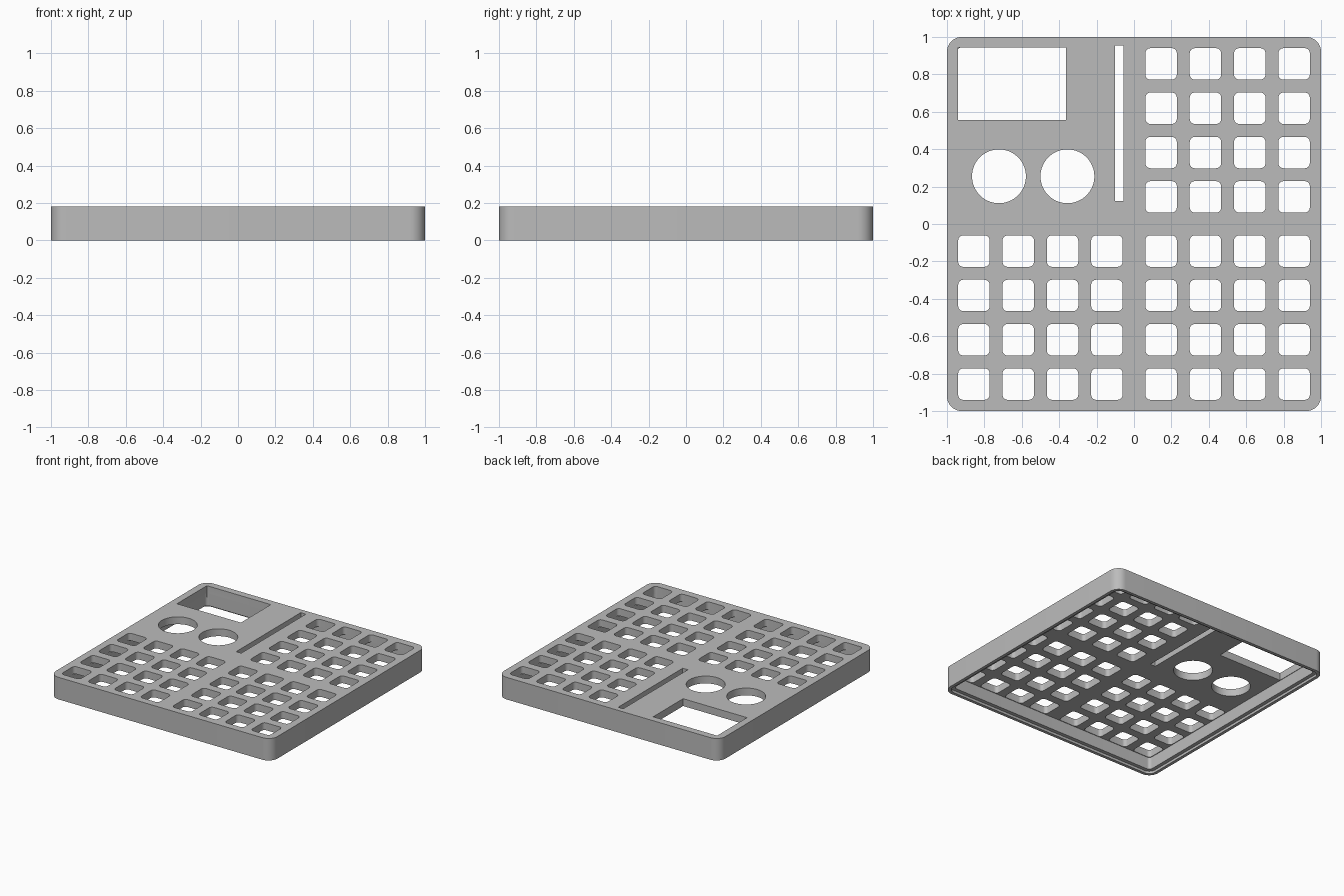
import bpy, bmesh, math

cube = bpy.data.objects.get("Cube")
if cube:
    bpy.data.objects.remove(cube, do_unlink=True)

HEIGHT = 0.18
CEILING = 0.12      # underside of the top plate
STEP = 0.02         # depth of the mating step in the rim
INNER = 0.945       # half width of the cavity

grey = bpy.data.materials.new("plain grey")
grey.use_nodes = True
grey.diffuse_color = (0.5, 0.5, 0.5, 1)
grey.node_tree.nodes["Principled BSDF"].inputs["Base Color"].default_value = (0.5, 0.5, 0.5, 1)


def rounded_rect(cx, cy, hx, hy, r, seg):
    """Counter-clockwise outline of a rectangle with round corners."""
    pts = []
    for i, (sx, sy) in enumerate([(1, 1), (-1, 1), (-1, -1), (1, -1)]):
        for k in range(seg + 1):
            a = math.pi / 2 * (i + k / seg)
            pts.append((cx + sx * (hx - r) + r * math.cos(a),
                        cy + sy * (hy - r) + r * math.sin(a)))
    return pts


def circle(cx, cy, r, n=64):
    return [(cx + r * math.cos(2 * math.pi * k / n),
             cy + r * math.sin(2 * math.pi * k / n)) for k in range(n)]


def loft(bm, sections):
    """Join a stack of (outline, z) sections and cap both ends."""
    rings = [[bm.verts.new((x, y, z)) for x, y in pts] for pts, z in sections]
    for a, b in zip(rings, rings[1:]):
        n = len(a)
        for i in range(n):
            j = (i + 1) % n
            bm.faces.new((a[i], a[j], b[j], b[i]))
    bm.faces.new(rings[0][::-1])
    bm.faces.new(rings[-1])


def finish(name, bm):
    bmesh.ops.recalc_face_normals(bm, faces=bm.faces)
    mesh = bpy.data.meshes.new(name)
    bm.to_mesh(mesh)
    bm.free()
    obj = bpy.data.objects.new(name, mesh)
    bpy.context.collection.objects.link(obj)
    return obj


def square(half, r):
    return rounded_rect(0, 0, half, half, r, 10)


# Case shell: top plate, side walls and stepped rim, open underneath
bm = bmesh.new()
loft(bm, [(square(1, 0.08), HEIGHT), (square(1, 0.08), 0),
          (square(0.975, 0.055), 0), (square(0.975, 0.055), STEP),
          (square(INNER, 0.025), STEP), (square(INNER, 0.025), CEILING)])
case = finish("case_top", bm)
case.data.materials.append(grey)

# Openings through the plate
bm = bmesh.new()


def cut(outline, low=CEILING - 0.03):
    loft(bm, [(outline, low), (outline, HEIGHT + 0.1)])


# Key holes: three blocks of four by four
steps = [0.145 + 0.237 * i for i in range(4)]
for sx, sy in [(1, 1), (1, -1), (-1, -1)]:
    for x in steps:
        for y in steps:
            cut(rounded_rect(sx * x, sy * y, 0.084, 0.084, 0.027, 6))

# Screen window
cut([(-0.941, 0.557), (-0.364, 0.557), (-0.364, 0.943), (-0.941, 0.943)])

# Slider slot, running slightly into the back wall
cut([(-0.102, 0.122), (-0.056, 0.122), (-0.056, 0.955), (-0.102, 0.955)], -0.1)

# Two round dial holes
for x in (-0.722, -0.356):
    cut(circle(x, 0.255, 0.144))

cutter = finish("opening_cutter", bm)
cutter.hide_render = True

# Cut the openings and bake the result
mod = case.modifiers.new("openings", 'BOOLEAN')
mod.operation = 'DIFFERENCE'
mod.solver = 'EXACT'
mod.object = cutter
bpy.ops.object.select_all(action='DESELECT')
case.select_set(True)
bpy.context.view_layer.objects.active = case
bpy.ops.object.modifier_apply(modifier=mod.name)
bpy.data.objects.remove(cutter, do_unlink=True)
bpy.ops.object.shade_smooth_by_angle(angle=math.radians(30))
